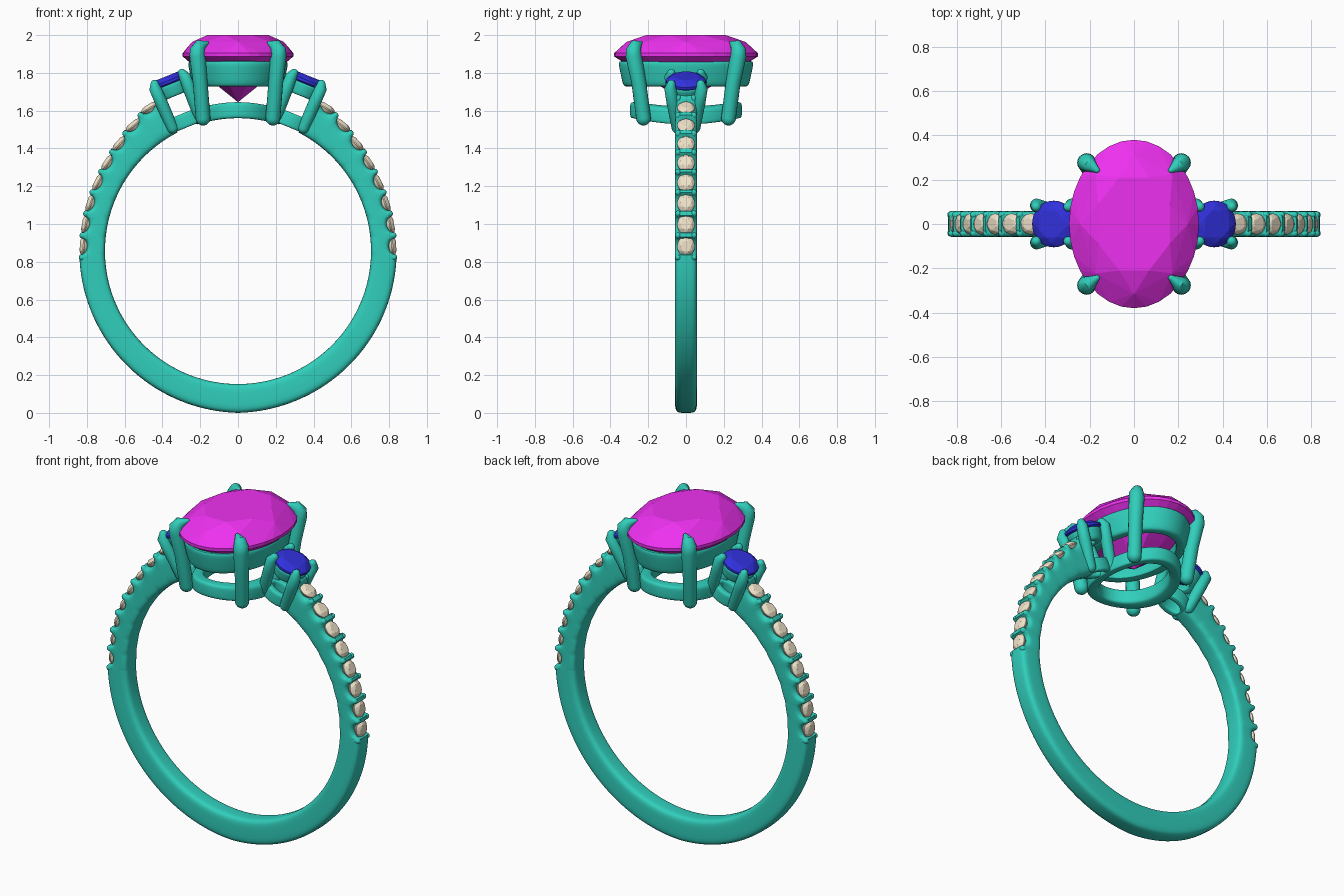
import bpy, bmesh
from math import sin, cos, pi, radians, sqrt
from mathutils import Vector, Matrix

if "Cube" in bpy.data.objects:
    bpy.data.objects.remove(bpy.data.objects["Cube"])

CZ, RIN = 0.857, 0.704          # finger hole centre height and radius
SIDE_ANGLE = 22                 # lean of the side settings from vertical
PITCH, FIRST = 8.1, 1.7         # pave stone spacing, in degrees
ID = Matrix.Identity(4)


def material(name, rgb):
    m = bpy.data.materials.new(name)
    m.diffuse_color = (*rgb, 1)
    m.use_nodes = True
    m.node_tree.nodes["Principled BSDF"].inputs["Base Color"].default_value = m.diffuse_color
    return m


METAL = material("metal", (0.03, 0.62, 0.50))
PINK = material("magenta_gem", (0.85, 0.03, 0.87))
BLUE = material("blue_gem", (0.03, 0.03, 0.72))
CREAM = material("cream_gem", (0.86, 0.76, 0.58))


def finish(name, bm, mat, smooth=40):
    bmesh.ops.recalc_face_normals(bm, faces=bm.faces)
    me = bpy.data.meshes.new(name)
    bm.to_mesh(me)
    bm.free()
    me.materials.append(mat)
    ob = bpy.data.objects.new(name, me)
    bpy.context.collection.objects.link(ob)
    if smooth:
        bpy.ops.object.select_all(action='DESELECT')
        ob.select_set(True)
        bpy.context.view_layer.objects.active = ob
        bpy.ops.object.shade_smooth_by_angle(angle=radians(smooth))
    return ob


def loft(bm, sections, closed=False, M=ID):
    rings = [[bm.verts.new(M @ Vector(p)) for p in s] for s in sections]
    n = len(rings[0])
    pairs = list(zip(rings, rings[1:])) + ([(rings[-1], rings[0])] if closed else [])
    for a, b in pairs:
        for i in range(n):
            j = (i + 1) % n
            bm.faces.new((a[i], a[j], b[j], b[i]))
    if not closed:
        bm.faces.new(rings[0])
        bm.faces.new(rings[-1])


def rounded(n, power):
    """Rounded square outline within -1..1."""
    def f(v):
        return (1 if v >= 0 else -1) * abs(v) ** (2 / power)
    return [(f(cos(2 * pi * (i + .5) / n)), f(sin(2 * pi * (i + .5) / n))) for i in range(n)]


def tube(bm, pts, radii, M=ID, n=16):
    """Round-ended rod through points with varying radius."""
    P = [Vector(p) for p in pts]
    u, secs = (P[1] - P[0]).orthogonal(), []
    for i, p in enumerate(P):
        t = (P[min(i + 1, len(P) - 1)] - P[max(i - 1, 0)]).normalized()
        u = (u - t * u.dot(t)).normalized()
        v, r = t.cross(u), radii[i]
        caps = [(0, 1)]
        if i == 0:
            caps = [(-cos(a), sin(a)) for a in (.15, .5, .9, 1.25, pi / 2)]
        elif i == len(P) - 1:
            caps = [(cos(a), sin(a)) for a in (pi / 2, 1.25, .9, .5, .15)]
        for along, k in caps:
            secs.append([p + t * along * r + (u * cos(2 * pi * j / n) + v * sin(2 * pi * j / n)) * r * k
                         for j in range(n)])
    loft(bm, secs, M=M)


def rail(name, rx, ry, z0, z1, w, taper=0.0, M=ID, saddle=False):
    """Oval gallery ring; rx, ry are the outer top half sizes."""
    bm, secs = bmesh.new(), []
    for i in range(72):
        a = 2 * pi * i / 72
        sec = []
        for p, q in rounded(20, 5):
            inset = w / 2 * (1 - p) + taper * (1 - q) / 2
            x, y = (rx - inset) * cos(a), (ry - inset) * sin(a)
            z = (z0 + z1) / 2 + q * (z1 - z0) / 2
            if saddle:
                z += sqrt(RIN ** 2 - x * x) - RIN
            sec.append((x, y, z))
        secs.append(sec)
    loft(bm, secs, closed=True, M=M)
    finish(name, bm, METAL)


def gem(bm, rx, ry, girdle, top, culet, M=ID, n=8, thick=0.015, table=0.6):
    """Faceted brilliant cut as a convex hull of its corner rings."""
    def ring(count, k, z, turn=0.0):
        for i in range(count):
            a = 2 * pi * (i + turn) / count
            verts.append(bm.verts.new(M @ Vector((rx * k * cos(a), ry * k * sin(a), z))))
    verts = []
    ring(n, table, top, .5)
    ring(n, (1 + table) / 2 + .03, girdle + (top - girdle) * .62)
    ring(4 * n, 1, girdle)
    ring(4 * n, 1, girdle - thick)
    ring(n, .5, girdle - thick + (culet - girdle + thick) * .55, .5)
    verts.append(bm.verts.new(M @ Vector((0, 0, culet))))
    bmesh.ops.convex_hull(bm, input=verts)


def radial(deg):
    """Frame at the finger centre whose z leans deg from vertical toward +x."""
    return Matrix.Translation((0, 0, CZ)) @ Matrix.Rotation(radians(deg), 4, 'Y')


def outer(phi):
    """Outer shank radius; phi is degrees above horizontal."""
    return .84 + (.09 * (phi / 63) ** 3 if phi > 0 else .017 * (phi / 90) ** 2)


def scallop(phi):
    if phi < FIRST - PITCH / 2:
        return 0
    d = abs((phi - FIRST + PITCH / 2) % PITCH - PITCH / 2)
    return .04 * sqrt(1 - (d / 3.2) ** 2) if d < 3.2 and phi < 62 else 0


# Shank: open band, scalloped along the upper shoulders
angles = [63 - .5 * i for i in range(140)] + [-7 - 2.075 * i for i in range(41)]
angles = [(p, 1) for p in angles] + [(p, -1) for p in reversed(angles[:-1])]
bm, secs = bmesh.new(), []
for phi, s in angles:
    a, r1 = radians(phi), outer(phi) - scallop(phi)
    secs.append([(s * cos(a) * r, .058 * q, CZ + sin(a) * r)
                 for p, q in rounded(28, 4.5) for r in [RIN + (r1 - RIN) * (p + 1) / 2]])
loft(bm, secs)
finish("shank", bm, METAL, 50)

# Pave stones and the small beads between them
for s, side in ((-1, "left"), (1, "right")):
    stones, beads = bmesh.new(), bmesh.new()
    for i in range(9):
        if i < 8:
            phi = FIRST + PITCH * i
            R = outer(phi)
            gem(stones, .052, .047, R - .02, R - .002, R - .085, radial(s * (90 - phi)), n=6, thick=.006)
        phi = FIRST + PITCH * (i - .5)
        R = outer(phi)
        for y in (-.041, .041):
            tube(beads, [(0, y, R - .06), (0, y, R - .014)], [.017, .017], radial(s * (90 - phi)), 10)
    finish("pave_stones_" + side, stones, CREAM, 0)
    finish("pave_beads_" + side, beads, METAL)

    # Side setting: tilted basket with two rails, four prongs and a blue stone
    M = radial(s * SIDE_ANGLE)
    rail("side_upper_rail_" + side, .098, .100, .885, .955, .04, .015, M)
    rail("side_lower_rail_" + side, .098, .072, .708, .785, .04, 0, M)
    prongs = bmesh.new()
    for t in (-1, 1):
        for y in (-1, 1):
            tube(prongs, [(t * .078, y * .045, .735), (t * .082, y * .070, .88),
                          (t * .085, y * .084, .965), (t * .078, y * .078, .985)],
                 [.031, .033, .031, .022], M)
    finish("side_prongs_" + side, prongs, METAL)
    stone = bmesh.new()
    gem(stone, .102, .105, .975, 1.0, .90, M, thick=.014, table=.62)
    finish("side_stone_" + side, stone, BLUE, 0)

# Centre stone
bm = bmesh.new()
gem(bm, .293, .38, 1.905, 2.0, 1.645, table=.6, thick=.018)
finish("centre_stone", bm, PINK, 0)

# Centre gallery rails
rail("centre_upper_rail", .268, .36, 1.728, 1.862, .06, .028)
rail("centre_lower_rail", .225, .296, 1.56, 1.645, .065, 0, saddle=True)

# Centre claw prongs
bm = bmesh.new()
for sx in (-1, 1):
    for sy in (-1, 1):
        tube(bm, [(sx * x, sy * y, z) for x, y, z in
                  ((.185, .225, 1.56), (.2, .25, 1.75), (.214, .277, 1.89),
                   (.214, .277, 1.92), (.20, .266, 1.944), (.167, .243, 1.957))],
             [.039, .039, .043, .041, .033, .013])
finish("centre_prongs", bm, METAL)
